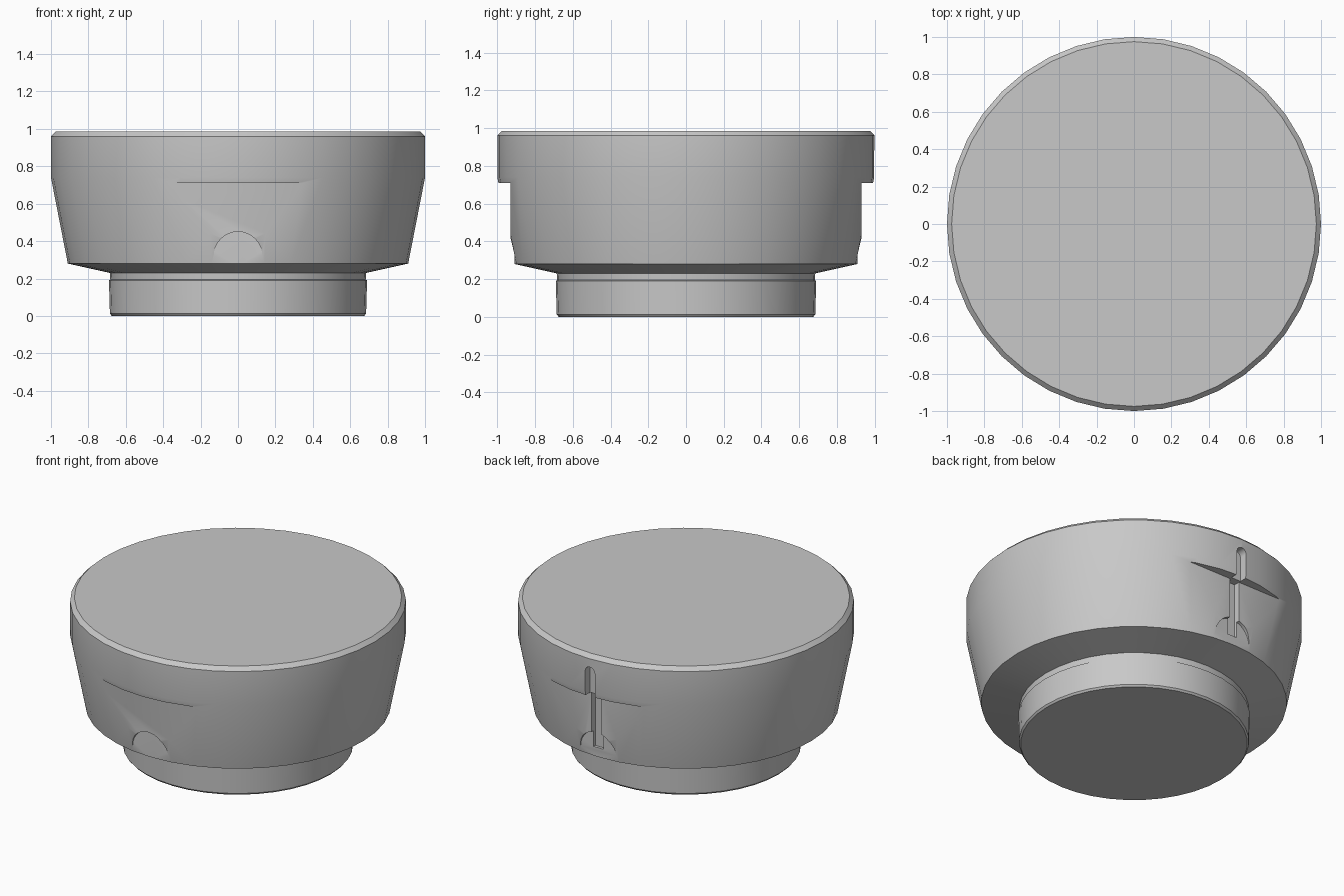
import bpy, bmesh, math
from mathutils import Matrix

cube = bpy.data.objects.get("Cube")
if cube:
    bpy.data.objects.remove(cube, do_unlink=True)

grey = bpy.data.materials.new("plain grey")
grey.use_nodes = True
colour = (0.58, 0.58, 0.58, 1)
grey.diffuse_color = colour
grey.node_tree.nodes["Principled BSDF"].inputs["Base Color"].default_value = colour


def add_object(name, bm):
    bmesh.ops.recalc_face_normals(bm, faces=bm.faces)
    mesh = bpy.data.meshes.new(name)
    bm.to_mesh(mesh)
    bm.free()
    mesh.materials.append(grey)
    obj = bpy.data.objects.new(name, mesh)
    bpy.context.collection.objects.link(obj)
    return obj


def lathe(name, profile, sides):
    """Turn a (radius, height) profile into a closed solid."""
    bm = bmesh.new()
    rings = []
    for r, z in profile:
        rings.append([bm.verts.new((r * math.cos(i * math.tau / sides),
                                    r * math.sin(i * math.tau / sides), z))
                      for i in range(sides)])
    for low, high in zip(rings, rings[1:]):
        for i in range(sides):
            j = (i + 1) % sides
            bm.faces.new((low[i], low[j], high[j], high[i]))
    bm.faces.new(rings[0])
    bm.faces.new(rings[-1])
    return add_object(name, bm)


def box_cutter(x, y0, y1, z0, z1):
    bm = bmesh.new()
    bmesh.ops.create_cube(bm, size=1)
    bmesh.ops.scale(bm, vec=(2 * x, y1 - y0, z1 - z0), verts=bm.verts)
    bmesh.ops.translate(bm, vec=(0, (y0 + y1) / 2, (z0 + z1) / 2), verts=bm.verts)
    return add_object("cutter", bm)


def arch_cutter(radius, bottom, centre, y0, y1):
    """Upright slot with a half-round top, running along y."""
    bm = bmesh.new()
    outline = [(-radius, bottom), (radius, bottom)]
    outline += [(radius * math.cos(a), centre + radius * math.sin(a))
                for a in (math.pi * k / 16 for k in range(17))]
    face = bm.faces.new([bm.verts.new((x, y0, z)) for x, z in outline])
    ext = bmesh.ops.extrude_face_region(bm, geom=[face])
    tops = [v for v in ext["geom"] if isinstance(v, bmesh.types.BMVert)]
    bmesh.ops.translate(bm, vec=(0, y1 - y0, 0), verts=tops)
    return add_object("cutter", bm)


def carve(target, cutter):
    mod = target.modifiers.new("carve", 'BOOLEAN')
    mod.operation, mod.solver, mod.object = 'DIFFERENCE', 'EXACT', cutter
    cutter.hide_render = True
    bpy.context.view_layer.objects.active = target
    bpy.ops.object.modifier_apply(modifier=mod.name)
    bpy.data.objects.remove(cutter, do_unlink=True)


# Tapered head with a chamfered top rim and a short neck
head = lathe("head", [(0.68, 0.15), (0.685, 0.23), (0.91, 0.28), (1, 0.74),
                      (1, 0.96), (0.975, 0.985)], 40)

# Flat finger recesses with an arched foot, front and back
for side in (-1, 1):
    def span(a, b):
        return sorted((side * a, side * b))
    carve(head, box_cutter(0.6, *span(0.93, 1.2), 0.2, 0.71))
    carve(head, arch_cutter(0.13, 0.25, 0.32, *span(0.908, 1.1)))

# Narrow stepped slot at the back
carve(head, arch_cutter(0.035, 0.6, 0.87, 0.945, 1.1))
carve(head, box_cutter(0.035, 0.89, 1.1, 0.34, 0.71))

# Round base plug
base = lathe("base", [(0.675, 0), (0.685, 0.012), (0.69, 0.19), (0.68, 0.195)], 40)

for obj in (head, base):
    bpy.ops.object.select_all(action='DESELECT')
    obj.select_set(True)
    bpy.context.view_layer.objects.active = obj
    bpy.ops.object.shade_smooth_by_angle(angle=math.radians(30))
